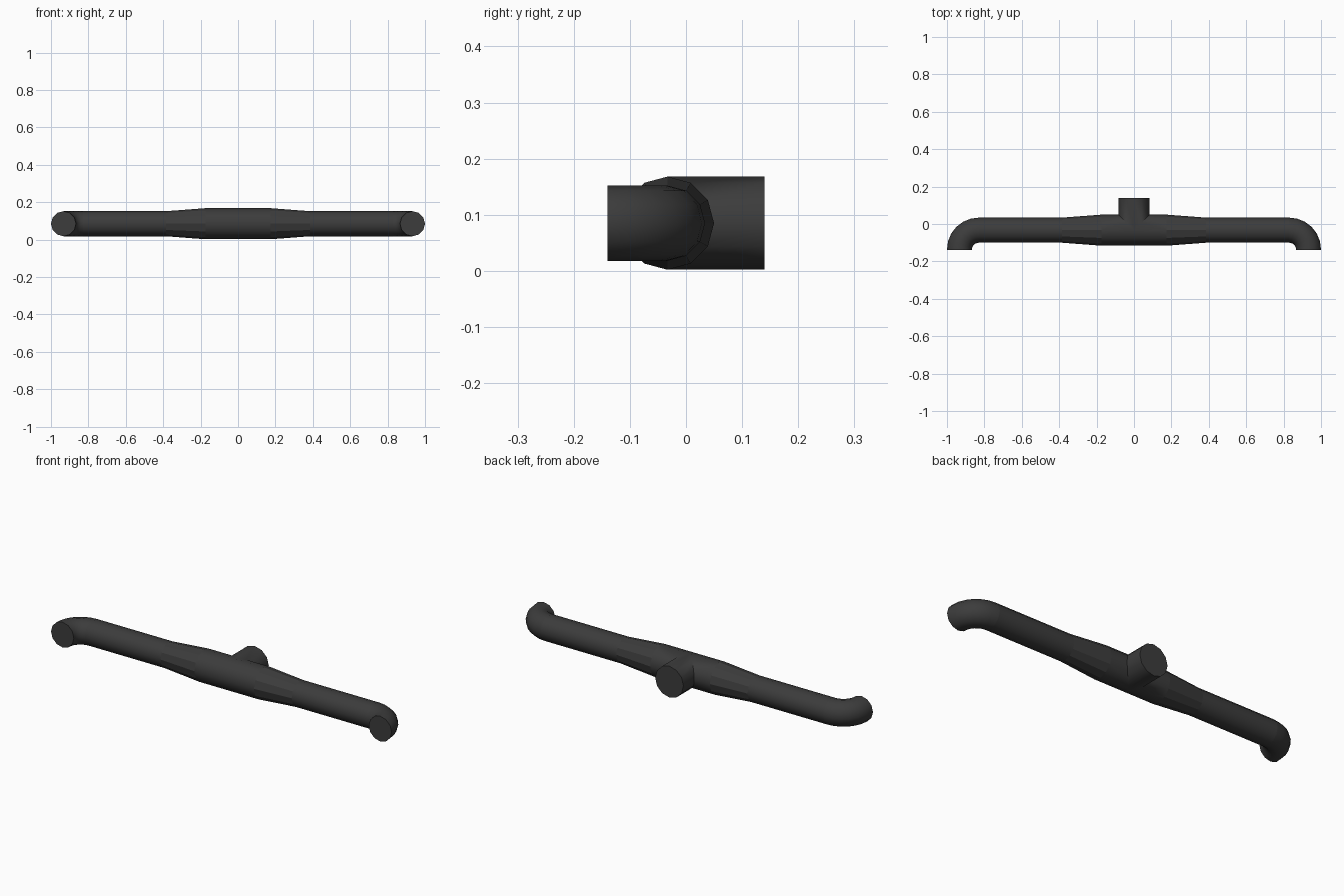
import bpy, bmesh
from math import sin, cos, pi, radians
from mathutils import Vector

if "Cube" in bpy.data.objects:
    bpy.data.objects.remove(bpy.data.objects["Cube"])

N = 12                      # sides of every pipe
CY, CZ = -0.033, 0.085      # main pipe axis
R_BIG, R_SMALL = 0.083, 0.067
X_TEE, X_ARM, X_BEND, X_END = 0.175, 0.385, 0.83, 0.933
Y_FRONT, Y_BACK = -0.14, 0.14

mat = bpy.data.materials.new("dark_rubber")
mat.diffuse_color = (0.045, 0.045, 0.045, 1)
mat.use_nodes = True
mat.node_tree.nodes["Principled BSDF"].inputs["Base Color"].default_value = mat.diffuse_color
ANGLES = [2 * pi * i / N for i in range(N)]


def x_ring(x, r):
    """Circle of points around the x axis pipe."""
    return [Vector((x, CY + r * cos(a), CZ + r * sin(a))) for a in ANGLES]


def make(name, pipes, smooth=True):
    """Each pipe is (list of rings, cap the last ring)."""
    bm = bmesh.new()
    for rings, cap in pipes:
        loops = [[bm.verts.new(p) for p in ring] for ring in rings]
        for a, b in zip(loops, loops[1:]):
            for i in range(N):
                j = (i + 1) % N
                bm.faces.new((a[i], a[j], b[j], b[i]))
        if cap:
            bm.faces.new(loops[-1])
    bmesh.ops.remove_doubles(bm, verts=bm.verts, dist=1e-4)
    bmesh.ops.dissolve_degenerate(bm, edges=bm.edges, dist=1e-5)
    bmesh.ops.recalc_face_normals(bm, faces=bm.faces)
    me = bpy.data.meshes.new(name)
    bm.to_mesh(me)
    bm.free()
    ob = bpy.data.objects.new(name, me)
    bpy.context.collection.objects.link(ob)
    me.materials.append(mat)
    if smooth:
        bpy.context.view_layer.objects.active = ob
        ob.select_set(True)
        bpy.ops.object.shade_smooth_by_angle(angle=radians(40))
        ob.select_set(False)
    return ob


# Tee: two half bodies and the rear outlet, meeting on mitred seams
legs = []
for s in (-1, 1):
    mitre = [Vector((s * max(0, R_BIG * cos(a)), CY + R_BIG * cos(a), CZ + R_BIG * sin(a))) for a in ANGLES]
    legs.append(([mitre, x_ring(s * X_TEE, R_BIG)], False))
root = [Vector((R_BIG * cos(a), CY + R_BIG * abs(cos(a)), CZ + R_BIG * sin(a))) for a in ANGLES]
outlet = [Vector((p.x, Y_BACK, p.z)) for p in root]
make("tee_body", legs + [([root, outlet], True)])

# Reducers, straight arms and elbows on both sides
bend = X_END - X_BEND
for side, s in (("left", -1), ("right", 1)):
    make(side + "_reducer", [([x_ring(s * X_TEE, R_BIG), x_ring(s * X_ARM, R_SMALL)], False)], smooth=False)
    make(side + "_arm", [([x_ring(s * X_ARM, R_SMALL), x_ring(s * X_BEND, R_SMALL)], False)])
    rings = []
    for k in range(7):
        t = pi / 2 * k / 6
        rings.append([Vector((s * (X_BEND + (bend + R_SMALL * cos(a)) * sin(t)),
                              CY - bend + (bend + R_SMALL * cos(a)) * cos(t),
                              CZ + R_SMALL * sin(a))) for a in ANGLES])
    rings.append([Vector((p.x, Y_FRONT, p.z)) for p in rings[-1]])
    make(side + "_elbow", [(rings, True)])
